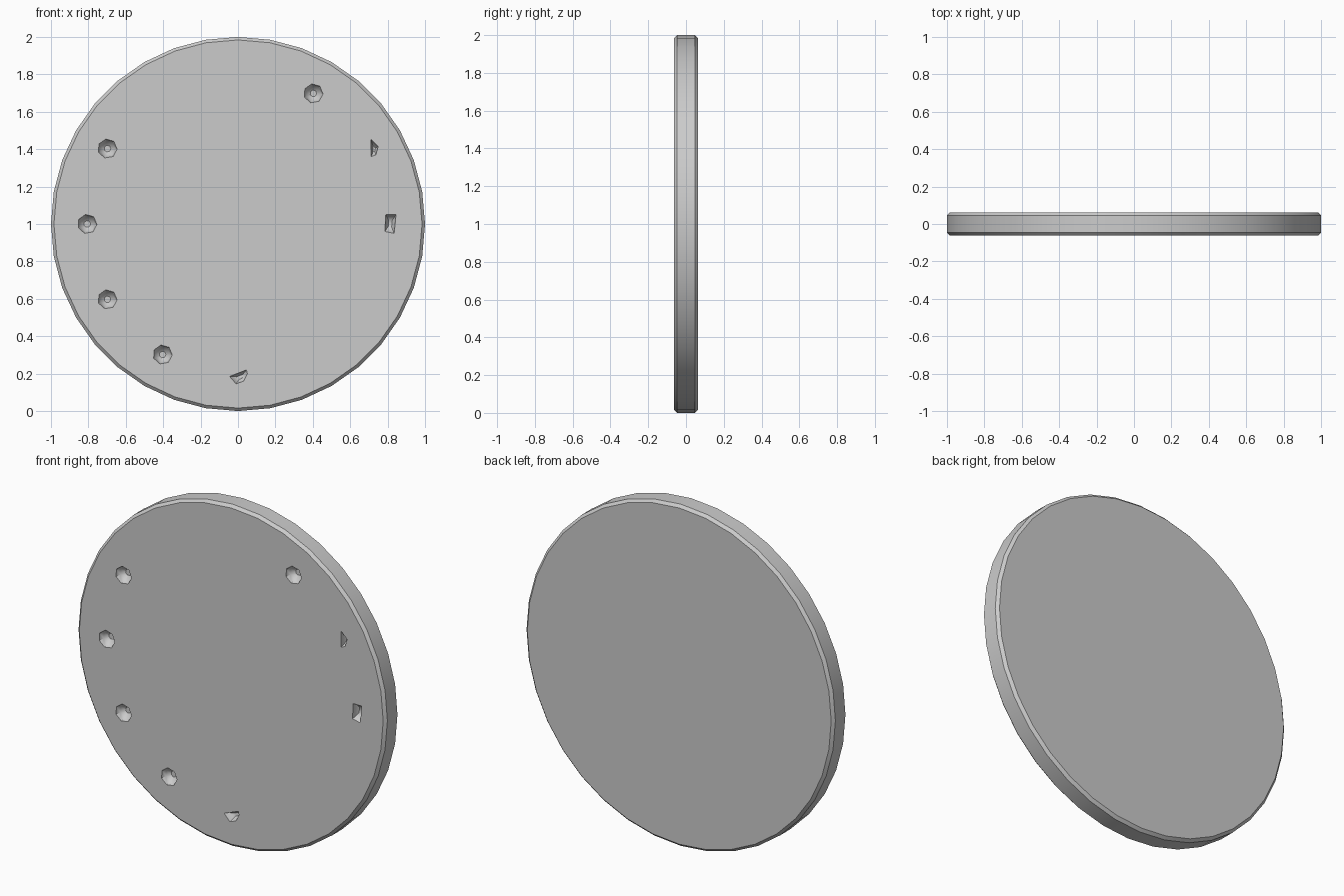
import bpy, bmesh
from math import sin, cos, radians, pi

if "Cube" in bpy.data.objects:
    bpy.data.objects.remove(bpy.data.objects["Cube"])

SIDES, HALF, BEVEL = 36, 0.0625, 0.016


def make_object(name, bm):
    bmesh.ops.recalc_face_normals(bm, faces=bm.faces)
    mesh = bpy.data.meshes.new(name)
    bm.to_mesh(mesh)
    bm.free()
    obj = bpy.data.objects.new(name, mesh)
    bpy.context.collection.objects.link(obj)
    return obj


def bridge(bm, a, b):
    for i in range(len(a)):
        j = (i + 1) % len(a)
        bm.faces.new((a[i], a[j], b[j], b[i]))


# Round plate with chamfered rims
bm = bmesh.new()
profile = [(1 - BEVEL, -HALF), (1, -HALF + BEVEL), (1, HALF - BEVEL), (1 - BEVEL, HALF)]
rings = [[bm.verts.new((r * sin(2 * pi * i / SIDES), y, 1 + r * cos(2 * pi * i / SIDES)))
          for i in range(SIDES)] for r, y in profile]
for a, b in zip(rings, rings[1:]):
    bridge(bm, a, b)
bm.faces.new(rings[0])
bm.faces.new(rings[-1])
plate = make_object("round_plate", bm)


# Rounded dimple cutter tapering in from the front face
def dimple(bm, outline, depth):
    cx = sum(p[0] for p in outline) / len(outline)
    cz = sum(p[1] for p in outline) / len(outline)
    loops = []
    for s, y in ((1, -HALF - 0.02), (1, -HALF), (0.8, -HALF + 0.6 * depth), (0.35, -HALF + depth)):
        loops.append([bm.verts.new((cx + s * (x - cx), y, cz + s * (z - cz))) for x, z in outline])
    for a, b in zip(loops, loops[1:]):
        bridge(bm, a, b)
    bm.faces.new(loops[0])
    bm.faces.new(loops[-1])


bm = bmesh.new()
# Full seven-sided dimples on the hour positions
for deg in (60, 150, 180, 210, 240):
    x0, z0 = 0.806 * cos(radians(deg)), 1 + 0.806 * sin(radians(deg))
    dimple(bm, [(x0 + 0.052 * cos(radians(100) + 2 * pi * k / 7),
                 z0 + 0.052 * sin(radians(100) + 2 * pi * k / 7)) for k in range(7)], 0.045)
# Partial dimples
for outline in (
    [(0.71, 1.455), (0.75, 1.415), (0.737, 1.37), (0.712, 1.36)],
    [(0.79, 1.05), (0.845, 1.05), (0.835, 0.95), (0.785, 0.96)],
    [(-0.045, 0.185), (0.045, 0.22), (0.05, 0.2), (0.03, 0.16), (-0.01, 0.145)],
):
    dimple(bm, outline, 0.035)
cutter = make_object("dimple_cutter", bm)
cutter.hide_render = True

# Cut the dimples and smooth the rim
bpy.context.view_layer.objects.active = plate
plate.select_set(True)
cutter.select_set(False)
mod = plate.modifiers.new("dimples", "BOOLEAN")
mod.operation = "DIFFERENCE"
mod.solver = "EXACT"
mod.object = cutter
bpy.ops.object.modifier_apply(modifier=mod.name)
bpy.data.objects.remove(cutter)
bpy.ops.object.shade_smooth_by_angle(angle=radians(40))
